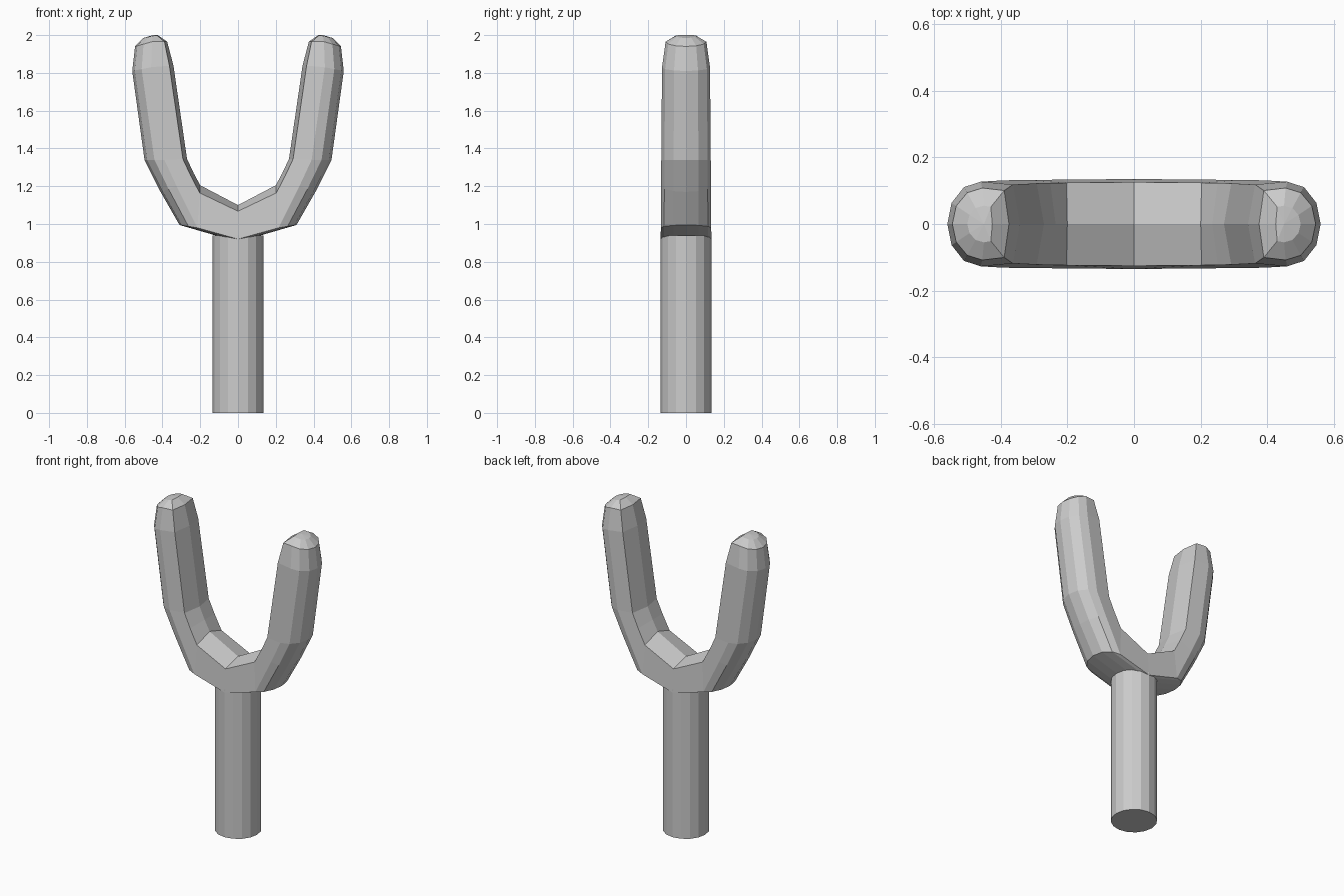
import bpy, bmesh, math
from mathutils import Vector, Matrix

if "Cube" in bpy.data.objects:
    bpy.data.objects.remove(bpy.data.objects["Cube"])


def make_object(name, bm):
    bmesh.ops.recalc_face_normals(bm, faces=bm.faces)
    mesh = bpy.data.meshes.new(name)
    bm.to_mesh(mesh)
    bm.free()
    obj = bpy.data.objects.new(name, mesh)
    bpy.context.collection.objects.link(obj)
    return obj


# Handle: straight round grip
bm = bmesh.new()
bmesh.ops.create_cone(bm, cap_ends=True, segments=16, radius1=0.135,
                      radius2=0.135, depth=0.94,
                      matrix=Matrix.Translation((0, 0, 0.47)))
make_object("handle", bm)

# Fork arm rings: inner (x, z), side (x, z), outer (x, z), half depth in y
rings = [
    ((0.00, 1.10), (0.00, 0.92), (0.00, 0.905), 0.135),
    ((0.20, 1.205), (0.215, 0.98), (0.31, 0.995), 0.133),
    ((0.235, 1.27), (0.325, 1.20), (0.41, 1.17), 0.132),
    ((0.27, 1.345), (0.39, 1.34), (0.495, 1.34), 0.131),
    ((0.342, 1.84), (0.46, 1.83), (0.56, 1.81), 0.127),
    ((0.375, 1.965), (0.455, 1.965), (0.545, 1.94), 0.108),
    ((0.425, 2.00), (0.45, 1.995), (0.50, 1.985), 0.055),
]


def section(inner, side, outer, depth):
    """Flat ridged inside, rounded outside."""
    a, m, b = (Vector(p) for p in (inner, side, outer))
    half = [(m.lerp(a, 0.82), 0.93), (m, 1.0),
            (m.lerp(b, 0.5), 0.87), (m.lerp(b, 0.87), 0.5)]
    loop = [(a, 0)] + half + [(b, 0)] + [(p, -v) for p, v in reversed(half)]
    return [(p.x, v * depth, p.y) for p, v in loop]


bm = bmesh.new()
loops = [[bm.verts.new(co) for co in section(*r)] for r in rings]
for lo, hi in zip(loops, loops[1:]):
    for i in range(len(lo)):
        j = (i + 1) % len(lo)
        bm.faces.new((lo[i], lo[j], hi[j], hi[i]))

# Rounded tip closed with a fan
peak = bm.verts.new((0.45, 0, 2.0))
tip = loops[-1]
for i in range(len(tip)):
    bm.faces.new((tip[i], tip[(i + 1) % len(tip)], peak))

# Normals point outward before the open end is mirrored shut
fork = make_object("fork", bm)
mirror = fork.modifiers.new("mirror", 'MIRROR')
mirror.use_axis[0] = True
mirror.use_clip = True
mirror.merge_threshold = 0.0005
